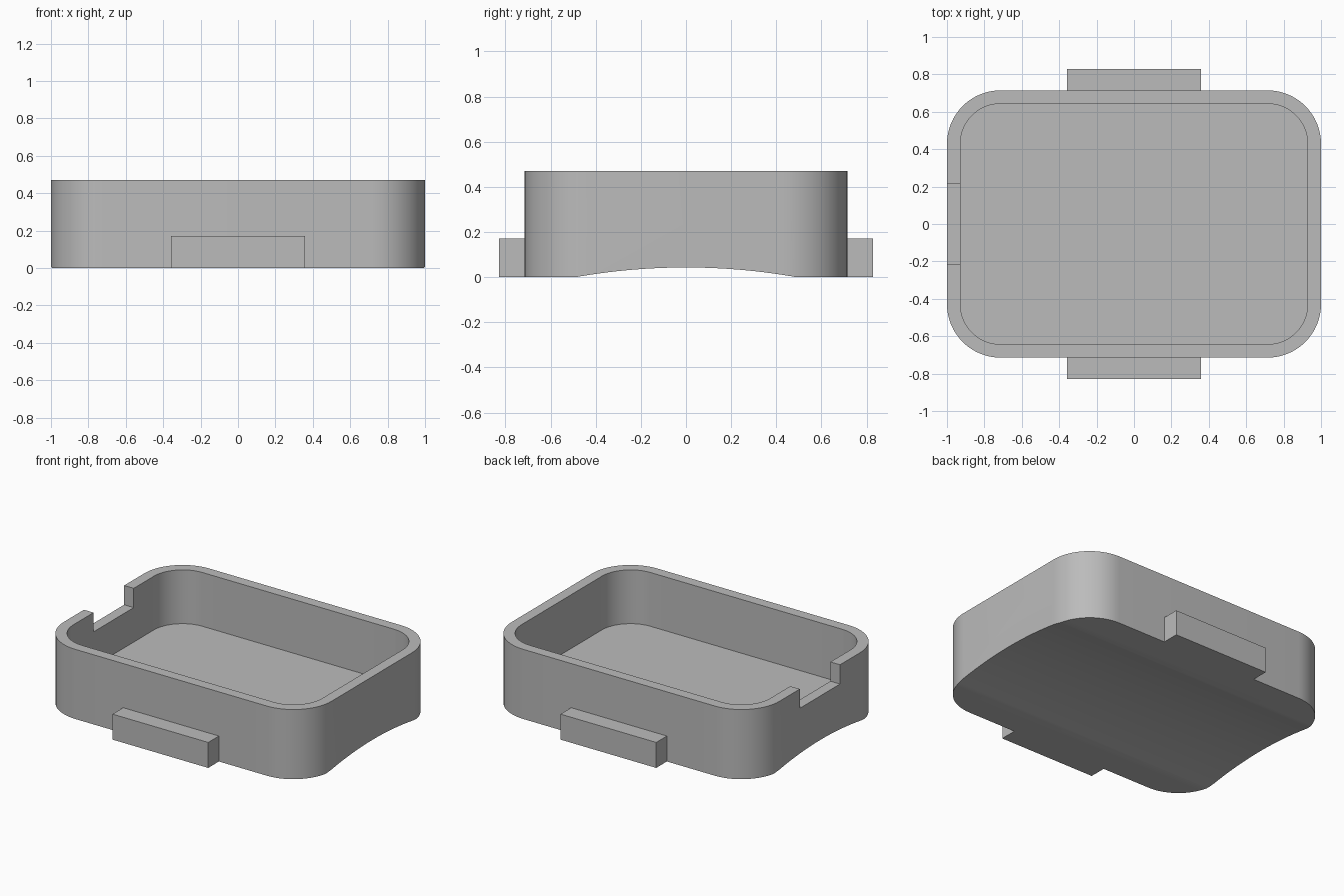
import bpy
import math

default = bpy.data.objects.get("Cube")
if default:
    bpy.data.objects.remove(default, do_unlink=True)

U = 1 / 28                      # module that all sizes follow
WALL, FLOOR, HEIGHT = 2 * U, 3 * U, 0.47

grey = bpy.data.materials.new("light grey")
grey.use_nodes = True
colour = (0.5, 0.5, 0.5, 1)
grey.diffuse_color = colour
grey.node_tree.nodes["Principled BSDF"].inputs["Base Color"].default_value = colour


def prism(name, outline, place, low, high):
    """Extrude a closed 2D outline; place(a, b, t) maps it into space."""
    n = len(outline)
    verts = [place(a, b, t) for t in (low, high) for a, b in outline]
    faces = [tuple(reversed(range(n))), tuple(range(n, 2 * n))]
    faces += [(i, (i + 1) % n, (i + 1) % n + n, i + n) for i in range(n)]
    mesh = bpy.data.meshes.new(name)
    mesh.from_pydata(verts, [], faces)
    mesh.materials.append(grey)
    obj = bpy.data.objects.new(name, mesh)
    bpy.context.collection.objects.link(obj)
    return obj


def upright(a, b, t):
    return (a, b, t)


def along_x(a, b, t):
    return (t, a, b)


def rounded(hx, hy, r, steps=16):
    points = []
    for k, (sx, sy) in enumerate([(1, 1), (-1, 1), (-1, -1), (1, -1)]):
        for i in range(steps + 1):
            ang = math.pi / 2 * (k + i / steps)
            points.append((sx * (hx - r) + r * math.cos(ang),
                           sy * (hy - r) + r * math.sin(ang)))
    return points


def box_outline(x0, x1, y0, y1):
    return [(x0, y0), (x1, y0), (x1, y1), (x0, y1)]


def cut(target, cutter):
    mod = target.modifiers.new("cut", 'BOOLEAN')
    mod.operation, mod.solver, mod.object = 'DIFFERENCE', 'EXACT', cutter
    bpy.context.view_layer.objects.active = target
    bpy.ops.object.modifier_apply(modifier=mod.name)
    bpy.data.objects.remove(cutter, do_unlink=True)


# Rounded tray body with an open cavity
tray = prism("tray_body", rounded(1, 20 * U, 8 * U), upright, 0, HEIGHT)
cut(tray, prism("cavity_cutter", rounded(1 - WALL, 20 * U - WALL, 6 * U),
                upright, FLOOR, HEIGHT + 0.2))

# Notch through the wall on one short side
cut(tray, prism("notch_cutter", box_outline(-1.1, -0.85, -6 * U, 6 * U),
                upright, HEIGHT - 0.13, HEIGHT + 0.2))

# Shallow arch running under the whole length
half, rise = 0.49, 0.043
radius = (half ** 2 + rise ** 2) / (2 * rise)
sweep = math.asin(half / radius) * 1.1
arch = [(radius * math.sin(sweep * i / 16),
         rise - radius + radius * math.cos(sweep * i / 16))
        for i in range(16, -17, -1)]
arch += [(-half, -0.2), (half, -0.2)]
cut(tray, prism("arch_cutter", arch, along_x, -1.1, 1.1))

# Side tabs at the foot of the long walls
tabs = [prism("front_tab", box_outline(-10 * U, 10 * U, -0.828, -20 * U), upright, 0, 0.172),
        prism("back_tab", box_outline(-10 * U, 10 * U, 20 * U, 0.828), upright, 0, 0.172)]

bpy.ops.object.select_all(action='DESELECT')
tray.select_set(True)
bpy.context.view_layer.objects.active = tray
bpy.ops.object.shade_smooth_by_angle(angle=math.radians(30))
